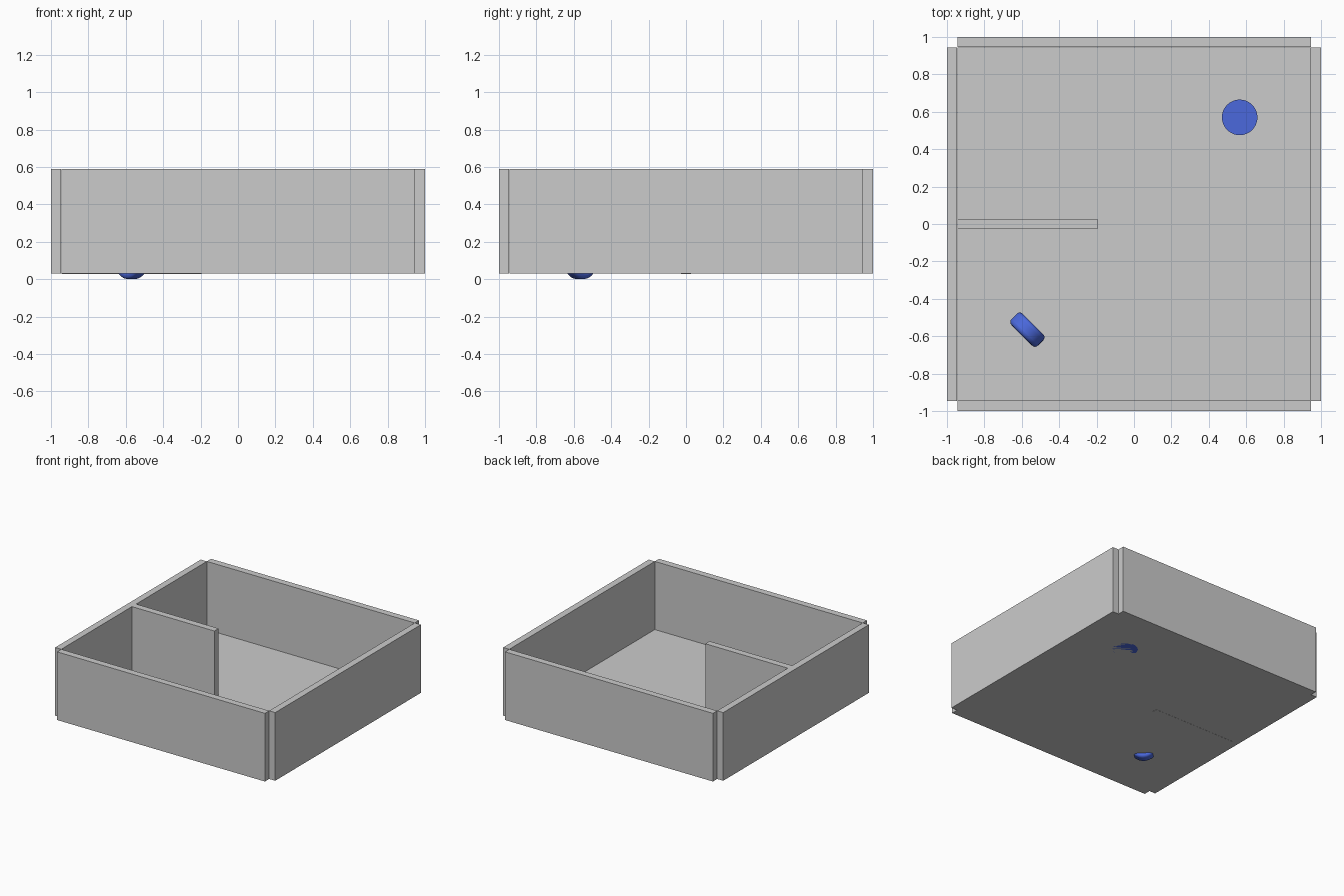
import bpy
from math import radians

if "Cube" in bpy.data.objects:
    bpy.data.objects.remove(bpy.data.objects["Cube"])

FLOOR, TOP = 0.03, 0.59      # floor level and wall top
INNER, T = 0.945, 0.055      # half size of the room and wall thickness

blue = bpy.data.materials.new("blue")
blue.diffuse_color = (0.07, 0.14, 0.72, 1)
blue.use_nodes = True
blue.node_tree.nodes["Principled BSDF"].inputs["Base Color"].default_value = blue.diffuse_color


def box(name, x0, x1, y0, y1, z0, z1):
    bpy.ops.mesh.primitive_cube_add(
        size=1, location=((x0 + x1) / 2, (y0 + y1) / 2, (z0 + z1) / 2))
    ob = bpy.context.object
    ob.name = name
    ob.scale = (x1 - x0, y1 - y0, z1 - z0)
    bpy.ops.object.transform_apply(location=False, rotation=False, scale=True)
    return ob


def disc(name, radius, depth, location, rotation=(0, 0, 0), bevel=0):
    bpy.ops.mesh.primitive_cylinder_add(
        vertices=48, radius=radius, depth=depth, location=location, rotation=rotation)
    ob = bpy.context.object
    ob.name = name
    ob.data.materials.append(blue)
    if bevel:
        mod = ob.modifiers.new("rounded_rim", 'BEVEL')
        mod.width, mod.segments = bevel, 4
        mod.limit_method = 'ANGLE'
    bpy.ops.object.shade_smooth_by_angle(angle=radians(35))
    return ob


# floor
bpy.ops.mesh.primitive_plane_add(size=2 * INNER, location=(0, 0, FLOOR))
bpy.context.object.name = "floor"

# outer walls, open at the corners
for side, s in (("left", -1), ("right", 1)):
    a, b = sorted((s * INNER, s * (INNER + T)))
    box(side + "_wall", a, b, -INNER, INNER, FLOOR, TOP)
for side, s in (("front", -1), ("back", 1)):
    a, b = sorted((s * INNER, s * (INNER + T)))
    box(side + "_wall", -INNER, INNER, a, b, FLOOR, TOP)

# partition from the left wall
box("partition", -INNER, -0.195, -T / 2, T / 2, FLOOR - 0.001, TOP)

# flat target marker on the floor
disc("target_marker", 0.095, 0.012, (0.565, 0.57, FLOOR + 0.006))

# upright wheel, turned to face the target, dipping through the floor
disc("wheel", 0.1, 0.085, (-0.57, -0.565, 0.1),
     (radians(90), 0, radians(-45)), bevel=0.022)
